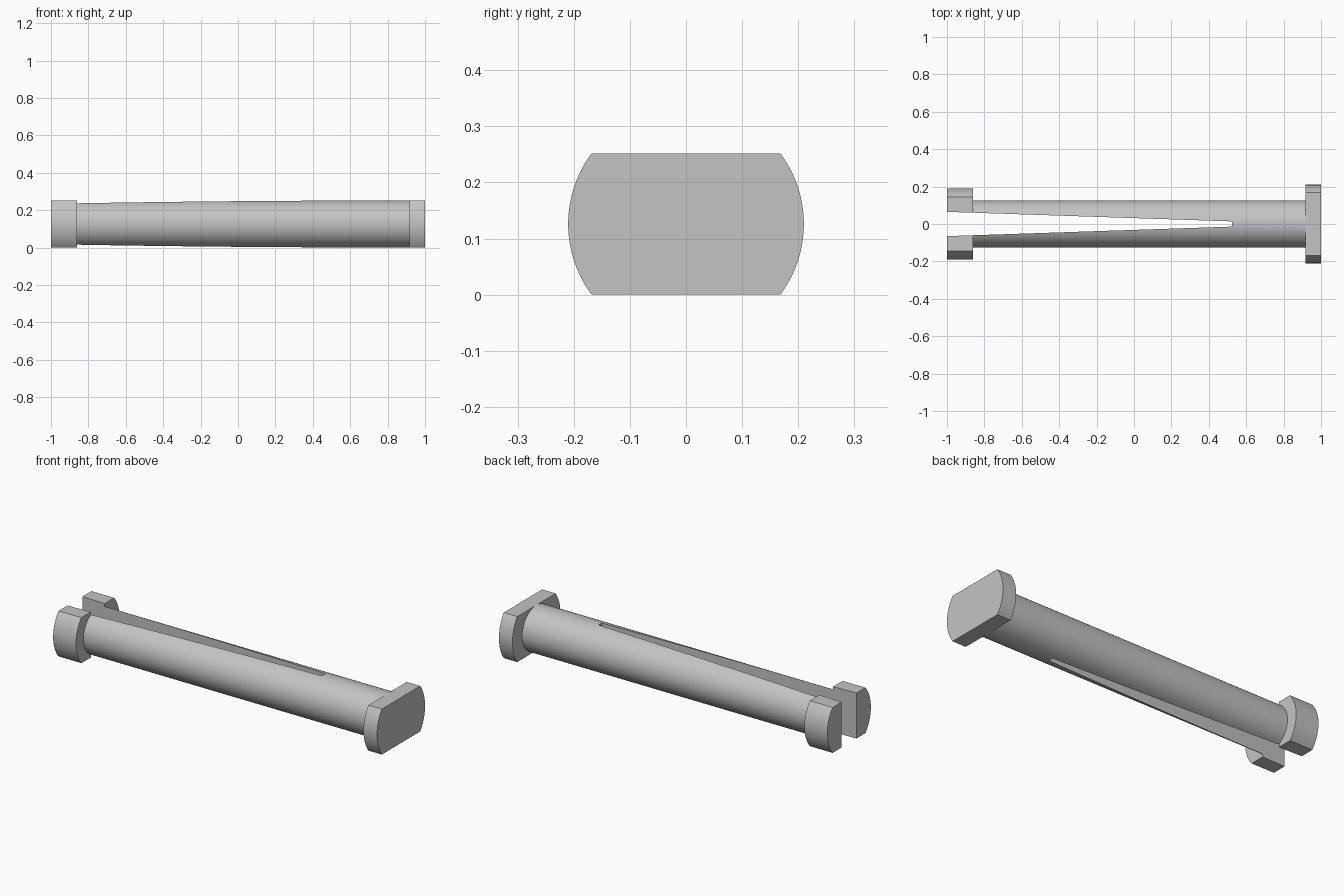
import bpy
import bmesh
from math import sin, cos, asin, pi, radians

if "Cube" in bpy.data.objects:
    bpy.data.objects.remove(bpy.data.objects["Cube"], do_unlink=True)

HALF_HEIGHT = 0.126   # shaft radius and half height of the flats

grey = bpy.data.materials.new("plain grey")
grey.use_nodes = True
colour = (0.55, 0.55, 0.55, 1)
grey.diffuse_color = colour
grey.node_tree.nodes["Principled BSDF"].inputs["Base Color"].default_value = colour


def extrude(name, points, offset):
    """Make a solid from a closed outline pushed along an offset."""
    bm = bmesh.new()
    face = bm.faces.new([bm.verts.new(p) for p in points])
    result = bmesh.ops.extrude_face_region(bm, geom=[face])
    verts = [v for v in result["geom"] if isinstance(v, bmesh.types.BMVert)]
    bmesh.ops.translate(bm, vec=offset, verts=verts)
    bmesh.ops.recalc_face_normals(bm, faces=bm.faces[:])
    mesh = bpy.data.meshes.new(name)
    bm.to_mesh(mesh)
    bm.free()
    mesh.materials.append(grey)
    obj = bpy.data.objects.new(name, mesh)
    bpy.context.collection.objects.link(obj)
    return obj


def disc(name, radius, x0, x1, steps=48):
    """Round bar along x, trimmed flat above and below."""
    limit = asin(min(1, HALF_HEIGHT / radius))
    arc = [-limit + 2 * limit * i / steps for i in range(steps + 1)]
    if limit > pi / 2 - 0.001:
        arc = arc[:-1]      # full circle: do not repeat the poles
    angles = arc + [a + pi for a in arc]
    outline = [(x0, radius * cos(a), HALF_HEIGHT + radius * sin(a)) for a in angles]
    return extrude(name, outline, (x1 - x0, 0, 0))


# Shaft, end flange and split catch heads
shaft = disc("shaft", HALF_HEIGHT, -0.86, 0.917)
flange = disc("end_flange", 0.21, 0.917, 1.0)
heads = disc("catch_heads", 0.191, -1.0, -0.86)

# Tapered slot that divides the shaft into two prongs
slot = extrude("slot_cutter", [(-1.03, -0.066, -0.1), (0.525, -0.014, -0.1),
                               (0.525, 0.014, -0.1), (-1.03, 0.066, -0.1)], (0, 0, 0.5))
slot.hide_render = True
for part in (shaft, heads):
    cut = part.modifiers.new("slot", "BOOLEAN")
    cut.operation = "DIFFERENCE"
    cut.solver = "EXACT"
    cut.object = slot
    bpy.context.view_layer.objects.active = part
    bpy.ops.object.modifier_apply(modifier=cut.name)
bpy.data.objects.remove(slot, do_unlink=True)

# Smooth curved sides, crisp edges
for part in (shaft, flange, heads):
    bpy.ops.object.select_all(action="DESELECT")
    part.select_set(True)
    bpy.context.view_layer.objects.active = part
    bpy.ops.object.shade_smooth_by_angle(angle=radians(30))
